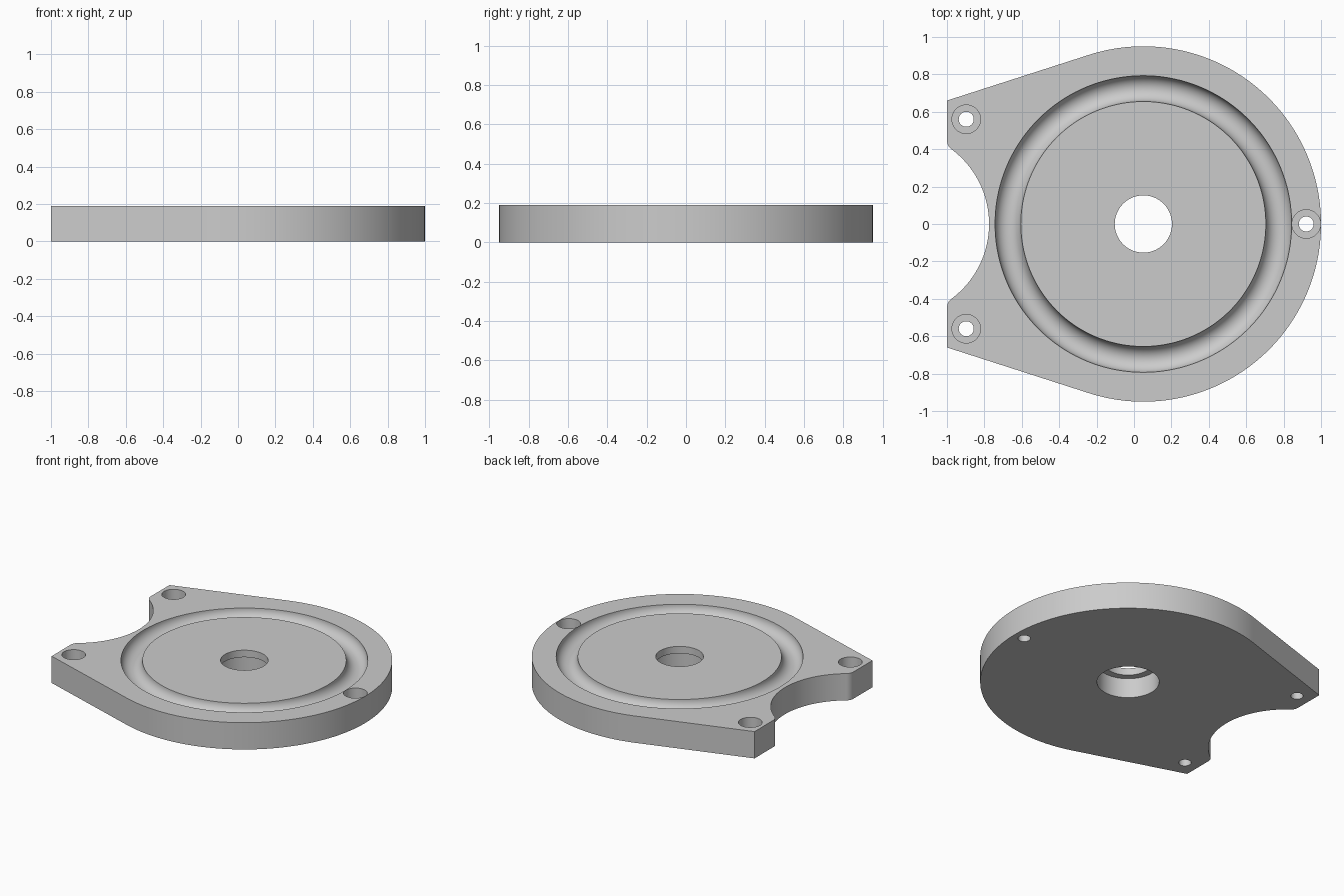
import bpy, bmesh
from math import sin, cos, pi, atan2, acos, sqrt, hypot, radians

cube = bpy.data.objects.get("Cube")
if cube:
    bpy.data.objects.remove(cube, do_unlink=True)

HEIGHT, CX, R = 0.19, 0.05, 0.95      # plate thickness, disc centre, disc radius

grey = bpy.data.materials.new("satin_grey")
grey.use_nodes = True
colour = (0.6, 0.6, 0.6, 1)
grey.diffuse_color = colour
grey.node_tree.nodes["Principled BSDF"].inputs["Base Color"].default_value = colour


def add_object(name, bm):
    bmesh.ops.recalc_face_normals(bm, faces=bm.faces)
    mesh = bpy.data.meshes.new(name)
    bm.to_mesh(mesh)
    bm.free()
    mesh.materials.append(grey)
    obj = bpy.data.objects.new(name, mesh)
    bpy.context.collection.objects.link(obj)
    return obj


def arc(cx, cy, r, a0, a1, steps):
    return [(cx + r * cos(a0 + (a1 - a0) * i / steps),
             cy + r * sin(a0 + (a1 - a0) * i / steps)) for i in range(steps + 1)]


def revolve(name, profile, x, y, steps, closed=False):
    """Spin an (r, z) profile about a vertical axis at x, y."""
    bm = bmesh.new()
    vs = [bm.verts.new((x + r, y, z)) for r, z in profile]
    edges = [bm.edges.new(pair) for pair in zip(vs, vs[1:])]
    if closed:
        edges.append(bm.edges.new((vs[-1], vs[0])))
    bmesh.ops.spin(bm, geom=vs + edges, cent=(x, y, 0), axis=(0, 0, 1),
                   angle=2 * pi, steps=steps)
    bmesh.ops.remove_doubles(bm, verts=bm.verts, dist=1e-5)
    return add_object(name, bm)


def stepped_hole(name, x, y, r_low, r_high, step_z, steps):
    profile = [(0, -0.1), (r_low, -0.1), (r_low, step_z),
               (r_high, step_z), (r_high, HEIGHT + 0.1), (0, HEIGHT + 0.1)]
    return revolve(name, profile, x, y, steps)


# Plate outline, upper half: disc arc, tangent flank, short end, rounded notch lip
corner_y = 0.66
reach = hypot(1 + CX, corner_y)
tangent = atan2(corner_y, -1 - CX) - acos(R / reach)
notch_x, notch_r, lip_r = -1.273, 0.498, 0.06
lip_x = -1 + lip_r
lip_y = sqrt((notch_r + lip_r) ** 2 - (lip_x - notch_x) ** 2)
lip_angle = atan2(lip_y, lip_x - notch_x)
half = arc(CX, 0, R, 0, tangent, 80)
half.append((-1, corner_y))
half += arc(lip_x, lip_y, lip_r, pi, pi + lip_angle, 10)
half += arc(notch_x, 0, notch_r, lip_angle, 0, 24)[1:]
outline = half + [(x, -y) for x, y in half[-2:0:-1]]

bm = bmesh.new()
face = bm.faces.new([bm.verts.new((x, y, 0)) for x, y in outline])
top = bmesh.ops.extrude_face_region(bm, geom=[face])["geom"]
bmesh.ops.translate(bm, vec=(0, 0, HEIGHT),
                    verts=[v for v in top if isinstance(v, bmesh.types.BMVert)])
plate = add_object("cover_plate", bm)

# Round-bottomed ring groove, centre bore wider below, three counterbored screw holes
groove = arc(0.724, HEIGHT, 0.069, pi, 2 * pi, 20)
groove += [(0.793, HEIGHT + 0.1), (0.655, HEIGHT + 0.1)]
cutters = [revolve("groove_cutter", groove, CX, 0, 144, closed=True),
           stepped_hole("bore_cutter", CX, 0, 0.2, 0.153, 0.14, 72)]
for x, y in ((-0.897, 0.56), (-0.897, -0.56), (0.921, 0)):
    cutters.append(stepped_hole("screw_hole_cutter", x, y, 0.04, 0.0765, 0.09, 48))

bpy.ops.object.select_all(action="DESELECT")
bpy.context.view_layer.objects.active = plate
plate.select_set(True)
for cutter in cutters:
    cutter.hide_render = True
    mod = plate.modifiers.new("cut", "BOOLEAN")
    mod.operation = "DIFFERENCE"
    mod.solver = "EXACT"
    mod.object = cutter
    bpy.ops.object.modifier_apply(modifier=mod.name)
    bpy.data.objects.remove(cutter, do_unlink=True)

bpy.ops.object.shade_smooth_by_angle(angle=radians(30))
